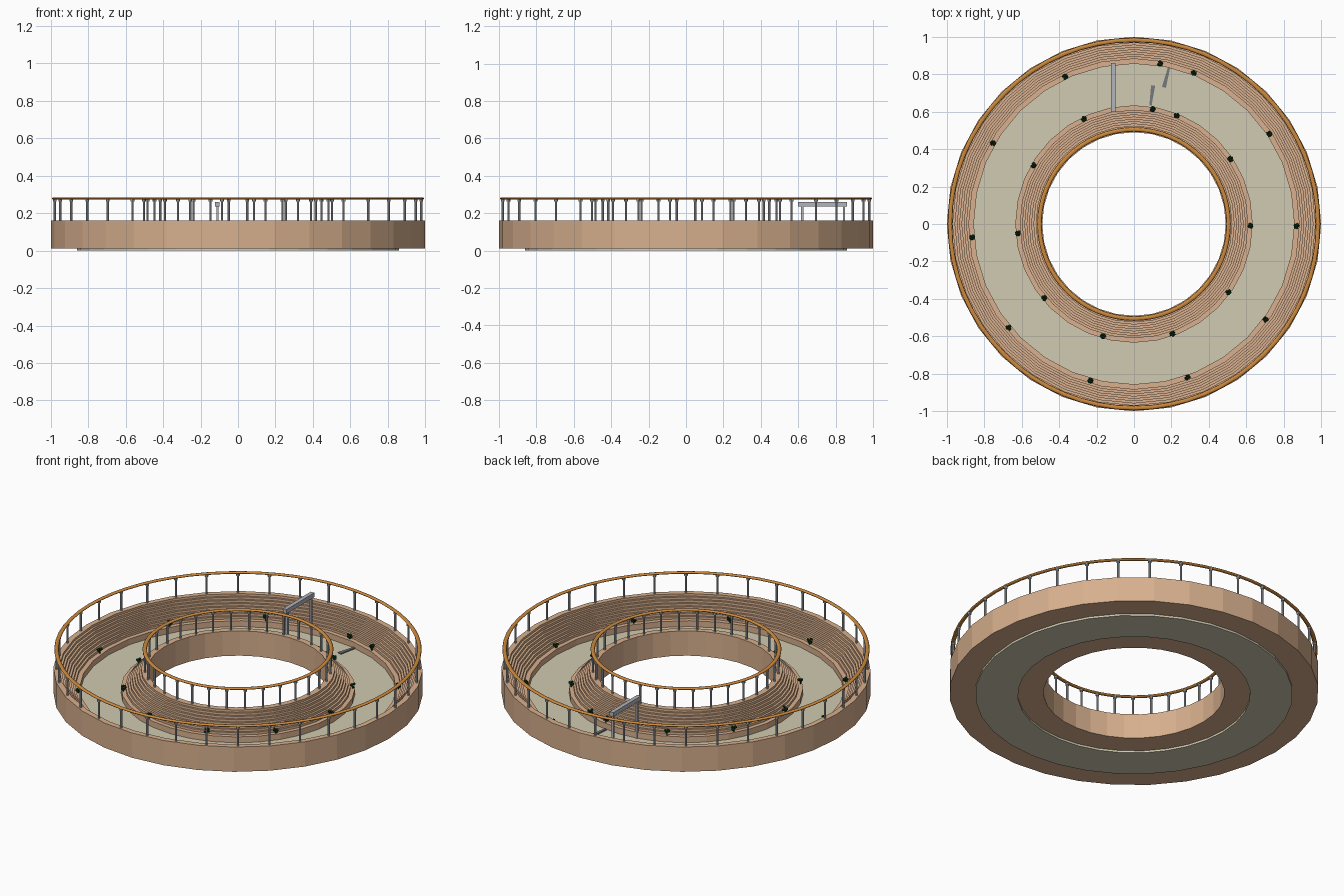
import bpy, bmesh, math, random
from mathutils import Matrix, Vector

if "Cube" in bpy.data.objects:
    bpy.data.objects.remove(bpy.data.objects["Cube"])

random.seed(4)
TAU = 2 * math.pi


def mat(name, r, g, b):
    m = bpy.data.materials.new(name)
    lin = [((c / 255 + 0.055) / 1.055) ** 2.4 if c > 10 else c / 255 / 12.92 for c in (r, g, b)]
    m.diffuse_color = (*lin, 1)
    m.use_nodes = True
    m.node_tree.nodes["Principled BSDF"].inputs["Base Color"].default_value = m.diffuse_color
    return m


TAN = mat("tan concrete", 216, 176, 142)
SAND = mat("pale sand", 209, 203, 177)
WOOD = mat("orange wood", 205, 138, 62)
STEEL = mat("light steel", 178, 181, 187)
DARK = mat("dark steel", 118, 122, 125)
LEAF = mat("dark green", 14, 62, 26)


def finish(bm, name, material, smooth=False):
    bmesh.ops.recalc_face_normals(bm, faces=bm.faces)
    me = bpy.data.meshes.new(name)
    bm.to_mesh(me)
    bm.free()
    ob = bpy.data.objects.new(name, me)
    bpy.context.collection.objects.link(ob)
    me.materials.append(material)
    for p in me.polygons:
        p.use_smooth = smooth
    return ob


def lathe(name, profile, material, n, smooth=False):
    """Closed (r, z) profile swept round the z axis."""
    bm = bmesh.new()
    rings = [[bm.verts.new((r * math.cos(TAU * i / n), r * math.sin(TAU * i / n), z))
              for r, z in profile] for i in range(n)]
    k = len(profile)
    for i in range(n):
        a, b = rings[i], rings[(i + 1) % n]
        for j in range(k):
            bm.faces.new((a[j], a[(j + 1) % k], b[(j + 1) % k], b[j]))
    return finish(bm, name, material, smooth)


def add_box(bm, centre, size, angle=0):
    m = Matrix.Translation(centre) @ Matrix.Rotation(angle, 4, 'Z') @ Matrix.Diagonal((*size, 1))
    bmesh.ops.create_cube(bm, size=1, matrix=m)


def stand(name, foot, ledge, rim, wall, steps=8):
    """Terraced seating from the track kerb up to the rim."""
    z0, z1, ztop = 0.012, 0.05, 0.16
    prof = [(wall, z0), (foot, z0), (foot, z1)]
    for i in range(steps):
        r = ledge + (rim - ledge) * i / (steps - 1)
        prof += [(r, z1 + (ztop - z1) * i / steps), (r, z1 + (ztop - z1) * (i + 1) / steps)]
    prof.append((wall, ztop))
    lathe(name, prof, TAN, 32)


# Track and terraces
lathe("track_floor", [(0.63, 0), (0.86, 0), (0.86, 0.015), (0.63, 0.015)], SAND, 32)
stand("outer_stand", 0.856, 0.882, 0.968, 1.0)
stand("inner_stand", 0.634, 0.61, 0.525, 0.49)


# Railings: wooden handrail on steel posts with wider heads
def railing(prefix, r, count):
    prof = [(r + 0.012 * math.cos(TAU * i / 8), 0.279 + 0.006 * math.sin(TAU * i / 8)) for i in range(8)]
    lathe(prefix + "_handrail", prof, WOOD, 64, True)
    bm = bmesh.new()
    for i in range(count):
        a = TAU * (i + 0.5) / count
        x, y = r * math.cos(a), r * math.sin(a)
        for rad, lo, hi in ((0.006, 0.155, 0.276), (0.010, 0.262, 0.276)):
            bmesh.ops.create_cone(bm, cap_ends=True, segments=8, radius1=rad, radius2=rad,
                                  depth=hi - lo, matrix=Matrix.Translation((x, y, (lo + hi) / 2)))
    finish(bm, prefix + "_rail_posts", STEEL)


railing("outer", 0.983, 36)
railing("inner", 0.505, 32)

# Overhead gantry across the track
bm = bmesh.new()
add_box(bm, (-0.11, 0.73, 0.248), (0.024, 0.262, 0.026))
for y in (0.622, 0.845):
    add_box(bm, (-0.11, y, 0.125), (0.012, 0.012, 0.23))
finish(bm, "track_gantry", STEEL)


# Tapered dark barriers lying on the track
def barrier(name, a, b):
    a, b = Vector(a), Vector(b)
    d = (b - a).normalized()
    side = Vector((-d.y, d.x))
    bm = bmesh.new()
    pts = [a + side * 0.006, a - side * 0.006, b - side * 0.011, b + side * 0.011]
    f = bm.faces.new([bm.verts.new((p.x, p.y, 0.014)) for p in pts])
    ext = bmesh.ops.extrude_face_region(bm, geom=[f])
    bmesh.ops.translate(bm, vec=(0, 0, 0.008),
                        verts=[v for v in ext["geom"] if isinstance(v, bmesh.types.BMVert)])
    finish(bm, name, DARK)


barrier("inner_barrier", (0.088, 0.632), (0.102, 0.74))
barrier("outer_barrier", (0.187, 0.835), (0.16, 0.73))


# Small bushes along both kerbs: a stem with crossed leaves
def bushes(name, r, angles):
    bm = bmesh.new()
    for deg in angles:
        a = math.radians(deg)
        c = Vector((r * math.cos(a), r * math.sin(a), 0.05))
        bmesh.ops.create_cone(bm, cap_ends=True, segments=6, radius1=0.004, radius2=0.003,
                              depth=0.02, matrix=Matrix.Translation(c + Vector((0, 0, 0.01))))
        for i in range(7):
            t = TAU * i / 7 + random.random()
            p = c + Vector((0.009 * math.cos(t), 0.009 * math.sin(t), random.uniform(0.012, 0.03)))
            bmesh.ops.create_icosphere(bm, subdivisions=1, radius=0.008,
                                       matrix=Matrix.Translation(p))
    finish(bm, name, LEAF)


bushes("outer_bushes", 0.868, (80.8, 68.4, 33.7, -0.7, -36, -70.8, -105.5, -140.4, -175.3, 150.2, 115.1))
bushes("inner_bushes", 0.622, (80.8, 68.5, 34, -0.9, -35.9, -70.7, -105.4, -140.5, -175.4, 149.7, 115.5))
